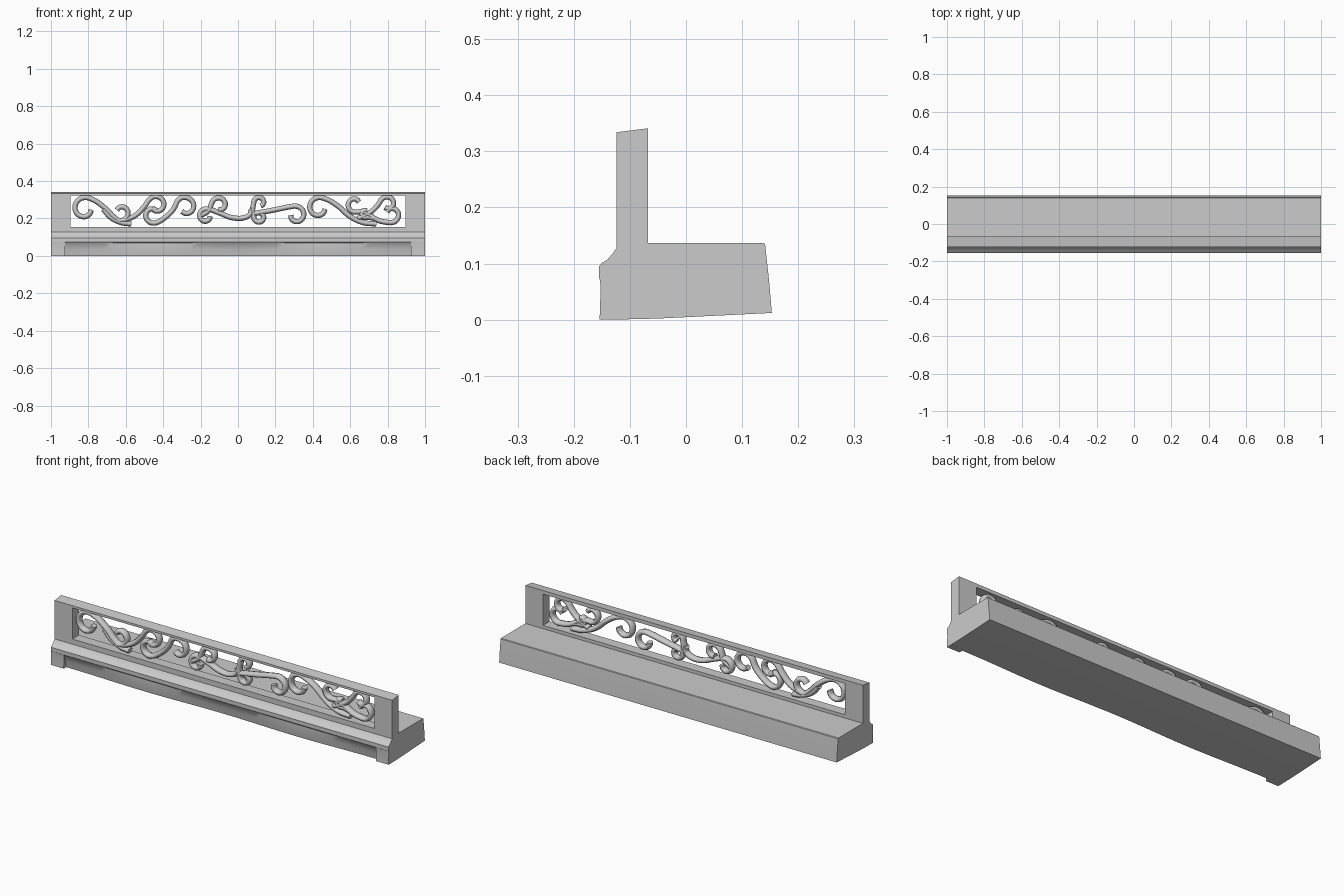
import bpy, bmesh, math

if "Cube" in bpy.data.objects:
    bpy.data.objects.remove(bpy.data.objects["Cube"])


def finish(name, bm, angle=35):
    bmesh.ops.recalc_face_normals(bm, faces=bm.faces)
    mesh = bpy.data.meshes.new(name)
    bm.to_mesh(mesh)
    bm.free()
    ob = bpy.data.objects.new(name, mesh)
    bpy.context.collection.objects.link(ob)
    bpy.ops.object.select_all(action='DESELECT')
    ob.select_set(True)
    bpy.context.view_layer.objects.active = ob
    bpy.ops.object.shade_smooth_by_angle(angle=math.radians(angle))
    return ob


def loft(name, sections):
    """Join a row of (x, yz profile) sections into a closed solid."""
    bm = bmesh.new()
    rings = [[bm.verts.new((x, y, z)) for y, z in prof] for x, prof in sections]
    n = len(rings[0])
    for a, b in zip(rings, rings[1:]):
        for i in range(n):
            j = (i + 1) % n
            bm.faces.new((a[i], a[j], b[j], b[i]))
    bm.faces.new(rings[0])
    bm.faces.new(rings[-1])
    return finish(name, bm)


# base: moulded ledge with a gently waved, recessed front below the lip
def base_profile(x):
    wave = 0.005 * math.cos(x * math.pi * 2 / 0.9)
    return [(-0.138 + wave, 0.0), (-0.144 + wave, 0.035), (-0.149, 0.068),
            (-0.155, 0.074), (-0.155, 0.095), (-0.150, 0.101),
            (-0.140, 0.107), (-0.130, 0.119), (-0.122, 0.130),
            (-0.115, 0.137), (0.138, 0.137), (0.141, 0.134),
            (0.148, 0.07), (0.153, 0.012), (-0.05, 0.002)]


loft("base_ledge", [(-1 + i / 24, base_profile(-1 + i / 24)) for i in range(49)])

# small blocks at both ends of the recessed front
for side, name in ((-1, "left_end_block"), (1, "right_end_block")):
    block = [(-0.154, 0.0), (-0.152, 0.06), (-0.155, 0.08), (-0.12, 0.08), (-0.12, 0.0)]
    loft(name, [(side * 0.925, block), (side, block)])

# upright frame with a long rectangular opening
bm = bmesh.new()
loops = []
for y, top, inset in ((-0.124, 0.334, 0), (-0.068, 0.341, 0),
                      (-0.068, 0.322, 0.105), (-0.124, 0.322, 0.105)):
    low = 0.155 if inset else 0.11
    r = 1 - inset
    loops.append([bm.verts.new((x, y, z)) for x, z in
                  ((-r, low), (r, low), (r, top), (-r, top))])
for k in range(4):
    a, b = loops[k], loops[(k + 1) % 4]
    for i in range(4):
        j = (i + 1) % 4
        bm.faces.new((a[i], a[j], b[j], b[i]))
frame = finish("panel_frame", bm)


# scrollwork: each stroke joins curls with a few points between them
def curl(cx, cz, r, start, sweep):
    pts = []
    for i in range(9):
        t = i / 8
        a = math.radians(start + sweep * t)
        rr = (r - 0.012) * (1 - 0.42 * t)
        pts.append((cx + rr * math.cos(a), cz + rr * math.sin(a)))
    return pts


def stroke(first, mids, last):
    a = curl(*first)[::-1] if first else []
    b = curl(*last) if last else []
    return a + mids + b


strokes = [
    stroke((-0.82, 0.253, 0.074, 60, 290), [(-0.71, 0.255), (-0.66, 0.205)],
           (-0.625, 0.232, 0.056, -100, 250)),
    stroke(None, [(-0.57, 0.171), (-0.62, 0.177), (-0.68, 0.205), (-0.72, 0.25)], None),
    stroke(None, [(-0.61, 0.19), (-0.55, 0.215), (-0.5, 0.265)],
           (-0.435, 0.272, 0.06, 130, -280)),
    stroke((-0.455, 0.22, 0.058, -70, -260), [(-0.39, 0.205), (-0.345, 0.25)],
           (-0.28, 0.262, 0.066, 130, -260)),
    stroke((-0.172, 0.213, 0.05, 90, 270), [(-0.1, 0.23), (-0.03, 0.204), (0.04, 0.206)],
           (0.045, 0.25, 0.045, -50, 60)),
    stroke(None, [(-0.2, 0.215), (-0.155, 0.245)], (-0.1, 0.272, 0.055, 175, -280)),
    stroke((0.115, 0.285, 0.044, 190, -260), [(0.078, 0.245)],
           (0.115, 0.208, 0.044, 170, 260)),
    stroke(None, [(0.08, 0.225), (0.19, 0.245), (0.28, 0.263)],
           (0.31, 0.218, 0.06, 90, -270)),
    stroke((0.432, 0.257, 0.07, 60, 290), [(0.53, 0.27), (0.6, 0.21), (0.67, 0.178),
                                        (0.74, 0.171)], None),
    stroke((0.625, 0.275, 0.055, -70, -260), [(0.67, 0.235), (0.75, 0.19)],
           (0.82, 0.222, 0.058, -110, 260)),
    stroke(None, [(0.64, 0.2), (0.71, 0.235), (0.75, 0.275)],
           (0.8, 0.278, 0.052, 140, -270)),
    stroke(None, [(0.73, 0.2)], (0.68, 0.228, 0.036, -60, -240)),
]
cu = bpy.data.curves.new("scrollwork", 'CURVE')
cu.dimensions = '3D'
cu.bevel_depth = 0.014
cu.bevel_resolution = 2
cu.resolution_u = 4
cu.use_fill_caps = True
for pts in strokes:
    sp = cu.splines.new('BEZIER')
    sp.bezier_points.add(len(pts) - 1)
    for bp, (x, z) in zip(sp.bezier_points, pts):
        bp.co = (x, 0, z)
        bp.handle_left_type = bp.handle_right_type = 'AUTO'
scroll = bpy.data.objects.new("scrollwork", cu)
bpy.context.collection.objects.link(scroll)
scroll.location.y = -0.098
scroll.scale.y = 1.4
